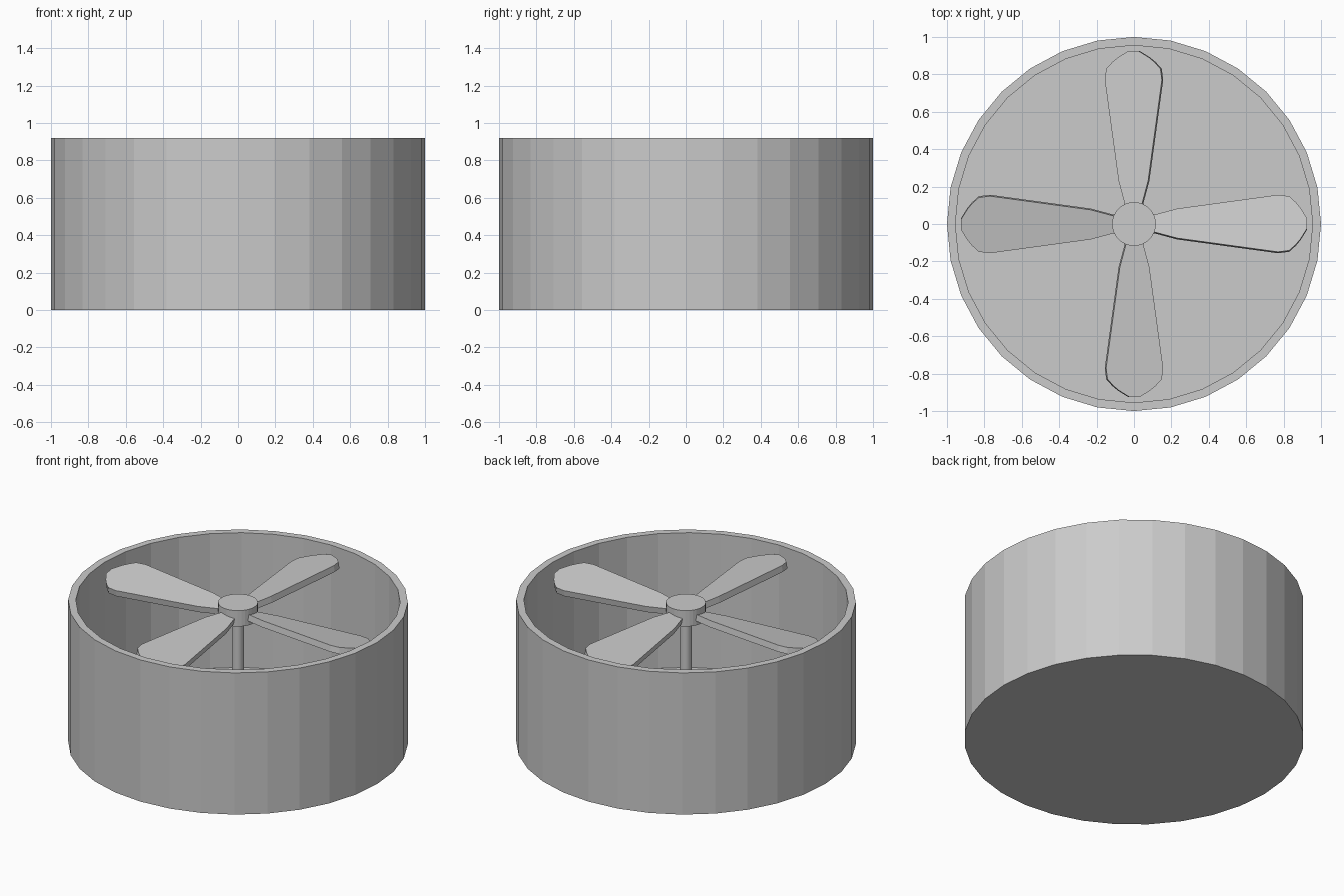
import bpy, bmesh, math
from mathutils import Matrix, Vector

if "Cube" in bpy.data.objects:
    bpy.data.objects.remove(bpy.data.objects["Cube"])


def finish(name, bm):
    bmesh.ops.recalc_face_normals(bm, faces=bm.faces)
    mesh = bpy.data.meshes.new(name)
    bm.to_mesh(mesh)
    bm.free()
    ob = bpy.data.objects.new(name, mesh)
    bpy.context.collection.objects.link(ob)
    return ob


def cylinder(name, radius, z0, z1, sides=32):
    bm = bmesh.new()
    ring = [bm.verts.new((radius * math.cos(2 * math.pi * i / sides),
                          radius * math.sin(2 * math.pi * i / sides), z0))
            for i in range(sides)]
    face = bm.faces.new(ring)
    out = bmesh.ops.extrude_face_region(bm, geom=[face], use_keep_orig=True)
    bmesh.ops.translate(bm, vec=(0, 0, z1 - z0),
                        verts=[g for g in out["geom"] if isinstance(g, bmesh.types.BMVert)])
    return finish(name, bm)


# Open drum housing: closed lathe profile of (radius, z) around the z axis
profile = [(1.0, 0.0), (1.0, 0.92), (0.955, 0.92), (0.955, 0.045)]
SIDES = 32
bm = bmesh.new()
rings = [[bm.verts.new((r * math.cos(2 * math.pi * i / SIDES),
                        r * math.sin(2 * math.pi * i / SIDES), z))
          for i in range(SIDES)] for r, z in profile]
for lower, upper in zip(rings, rings[1:]):
    for i in range(SIDES):
        j = (i + 1) % SIDES
        bm.faces.new((lower[i], lower[j], upper[j], upper[i]))
bm.faces.new(rings[0])
bm.faces.new(rings[-1])
finish("housing", bm)

# Shaft and hub
cylinder("shaft", 0.035, 0.04, 0.83)
cylinder("hub", 0.117, 0.81, 0.913)

# Four pitched paddle blades, half outline mirrored across the blade axis
half = [(0.05, 0.035), (0.12, 0.05), (0.23, 0.08), (0.77, 0.155), (0.83, 0.147),
        (0.865, 0.115), (0.89, 0.085), (0.925, 0.028)]
outline = half + [(x, -y) for x, y in reversed(half)]
THICK = 0.04
pitch = Matrix.Rotation(math.radians(-10), 4, 'X')
for k in range(4):
    bm = bmesh.new()
    face = bm.faces.new([bm.verts.new((x, y, -THICK / 2)) for x, y in outline])
    out = bmesh.ops.extrude_face_region(bm, geom=[face], use_keep_orig=True)
    bmesh.ops.translate(bm, vec=(0, 0, THICK),
                        verts=[g for g in out["geom"] if isinstance(g, bmesh.types.BMVert)])
    turn = Matrix.Rotation(k * math.pi / 2, 4, 'Z')
    bm.transform(Matrix.Translation(Vector((0, 0, 0.85))) @ turn @ pitch)
    finish(f"blade_{k + 1}", bm)
